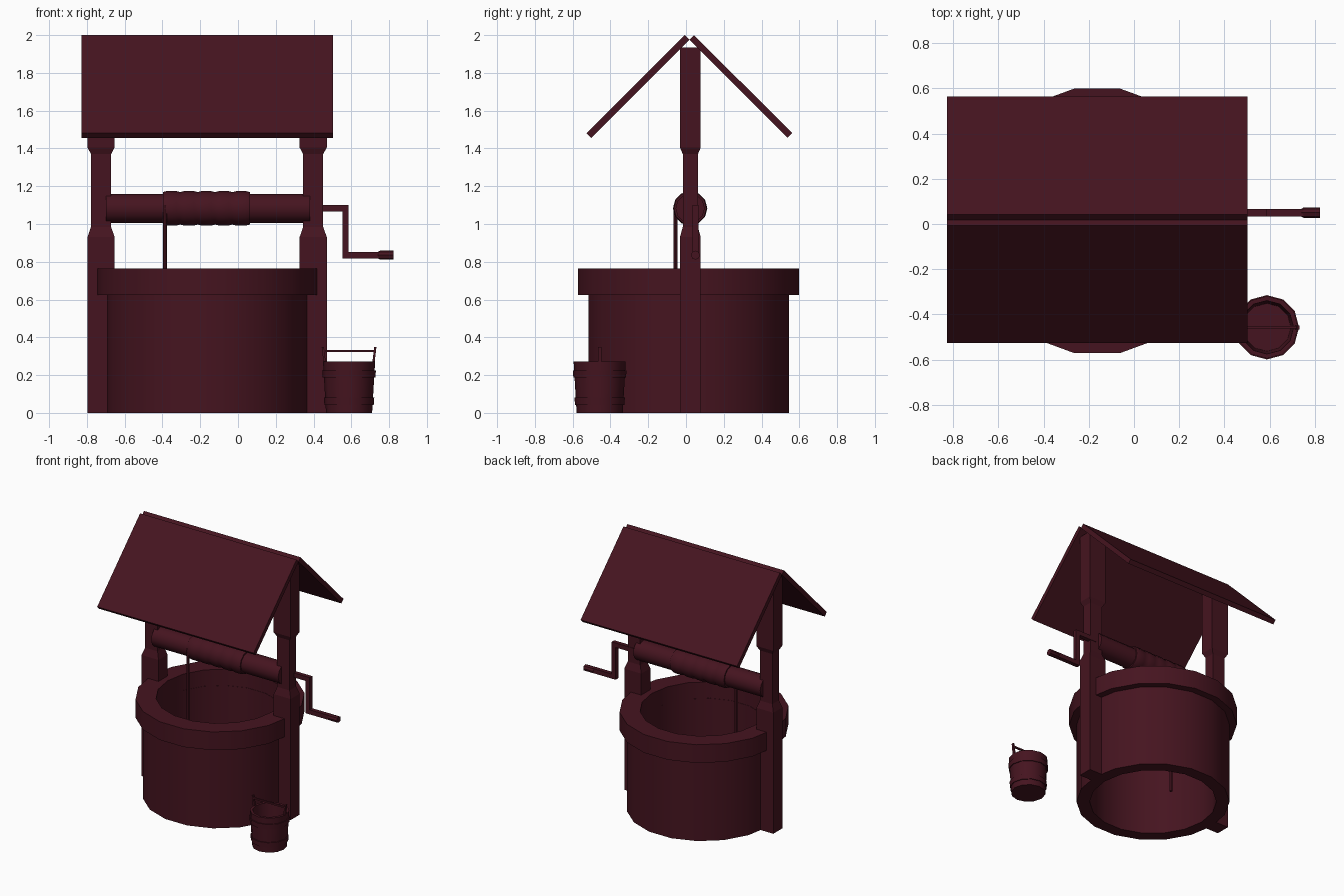
import bpy, bmesh, math
from mathutils import Matrix, Vector

if "Cube" in bpy.data.objects:
    bpy.data.objects.remove(bpy.data.objects["Cube"])

CX, CY = -0.163, 0.018          # well centre
mat = bpy.data.materials.new("dark_red_wood")
mat.diffuse_color = (0.06, 0.007, 0.014, 1)
mat.use_nodes = True
mat.node_tree.nodes["Principled BSDF"].inputs["Base Color"].default_value = mat.diffuse_color


def finish(name, bm, smooth=False):
    bmesh.ops.recalc_face_normals(bm, faces=bm.faces)
    me = bpy.data.meshes.new(name)
    bm.to_mesh(me)
    bm.free()
    ob = bpy.data.objects.new(name, me)
    bpy.context.collection.objects.link(ob)
    me.materials.append(mat)
    if smooth:
        bpy.ops.object.select_all(action='DESELECT')
        ob.select_set(True)
        bpy.context.view_layer.objects.active = ob
        bpy.ops.object.shade_smooth_by_angle(angle=math.radians(35))
    return ob


def loft(bm, rings, closed=False):
    """Skin rings of points; cap the ends, or join the last ring to the first."""
    vs = [[bm.verts.new(p) for p in r] for r in rings]
    n = len(vs[0])
    pairs = list(zip(vs, vs[1:])) + ([(vs[-1], vs[0])] if closed else [])
    for a, b in pairs:
        for i in range(n):
            j = (i + 1) % n
            bm.faces.new((a[i], a[j], b[j], b[i]))
    if not closed:
        bm.faces.new(vs[0])
        bm.faces.new(vs[-1])


def lathe(name, profile, sides, loc, closed=False, along_x=False, sy=1.0):
    bm = bmesh.new()
    ang = [2 * math.pi * i / sides for i in range(sides)]
    loft(bm, [[(r * math.cos(a), sy * r * math.sin(a), h) for a in ang] for r, h in profile], closed)
    m = Matrix.Translation(loc)
    if along_x:
        m = m @ Matrix.Rotation(math.pi / 2, 4, 'Y')
    bm.transform(m)
    return finish(name, bm, True)


def box(bm, lo, hi):
    lo, hi = Vector(lo), Vector(hi)
    m = Matrix.Translation((lo + hi) / 2) @ Matrix.Diagonal((*(hi - lo), 1))
    bmesh.ops.create_cube(bm, size=1, matrix=m)


# Stone ring and rim
lathe("well_wall", [(0.537, 0), (0.537, 0.64), (0.445, 0.64), (0.445, 0)], 18, (CX, 0.014, 0), True, sy=1.005)
lathe("well_rim", [(0.588, 0.625), (0.588, 0.765), (0.445, 0.765), (0.445, 0.625)], 18, (CX, 0.014, 0), True, sy=1.01)

# Posts with a slimmer middle
for side, x in (("left", -0.725), ("right", 0.398)):
    bm = bmesh.new()
    rings = []
    for hx, hy, z in ((0.072, 0.055, 0), (0.072, 0.055, 0.93), (0.053, 0.04, 0.985),
                      (0.053, 0.04, 1.37), (0.072, 0.055, 1.405), (0.072, 0.055, 1.935)):
        rings.append([(x + a * hx, 0.023 + b * hy, z) for a, b in ((-1, -1), (1, -1), (1, 1), (-1, 1))])
    loft(bm, rings)
    finish(side + "_post", bm)

# Roof boards meeting along the inner edge of the ridge
for side, s in (("front", -1), ("back", 1)):
    bm = bmesh.new()
    section = [(0, 1.975), (0.024, 2.0), (0.545, 1.481), (0.52, 1.456)]
    loft(bm, [[(x, 0.018 + s * y, z) for y, z in section] for x in (-0.828, 0.502)])
    finish(side + "_roof", bm)

# Axle and wound rope
AX = (0, 0.022, 1.083)
lathe("axle", [(0.077, -0.70), (0.077, 0.38)], 12, AX, along_x=True)
wraps = [(0.07, -0.398)]
for i in range(5):
    x = -0.398 + i * 0.0922
    wraps += [(0.086, x), (0.091, x + 0.02), (0.091, x + 0.072), (0.086, x + 0.0922)][(1 if i else 0):]
wraps.append((0.07, 0.063))
lathe("rope_coil", wraps, 12, AX, along_x=True)
lathe("hanging_rope", [(0.011, 0.2), (0.011, 1.1)], 8, (-0.386, -0.056, 0))

# Crank
bm = bmesh.new()
path = [((0.40, 1.066), (0.586, 1.1)), ((0.552, 0.818), (0.586, 1.1)), ((0.552, 0.818), (0.76, 0.853))]
for (x0, z0), (x1, z1) in path:
    box(bm, (x0, 0.034, z0), (x1, 0.066, z1))
finish("crank", bm)
lathe("crank_grip", [(0.018, 0.742), (0.024, 0.752), (0.024, 0.822)], 8, (0, 0.05, 0.835), along_x=True)

# Bucket body, bands, ears and handle
B = (0.588, -0.457, 0)
lathe("bucket", [(0.122, 0), (0.138, 0.272), (0.118, 0.272), (0.106, 0.03)], 12, B)
for name, z in (("lower_band", 0.043), ("upper_band", 0.187)):
    r = 0.128 + z * 0.06
    lathe("bucket_" + name, [(r, z), (r + 0.003, z + 0.038), (r - 0.012, z + 0.038), (r - 0.014, z)], 12, B, True)
bm = bmesh.new()
for s in (-1, 1):
    ring = lambda r, z: [(B[0] + s * r + a * 0.006, B[1] + b * 0.009, z)
                         for a, b in ((-1, -1), (1, -1), (1, 1), (-1, 1))]
    loft(bm, [ring(0.124, 0.22), ring(0.139, 0.35)])
box(bm, (B[0] - 0.137, B[1] - 0.006, 0.322), (B[0] + 0.137, B[1] + 0.006, 0.334))
finish("bucket_handle", bm)
